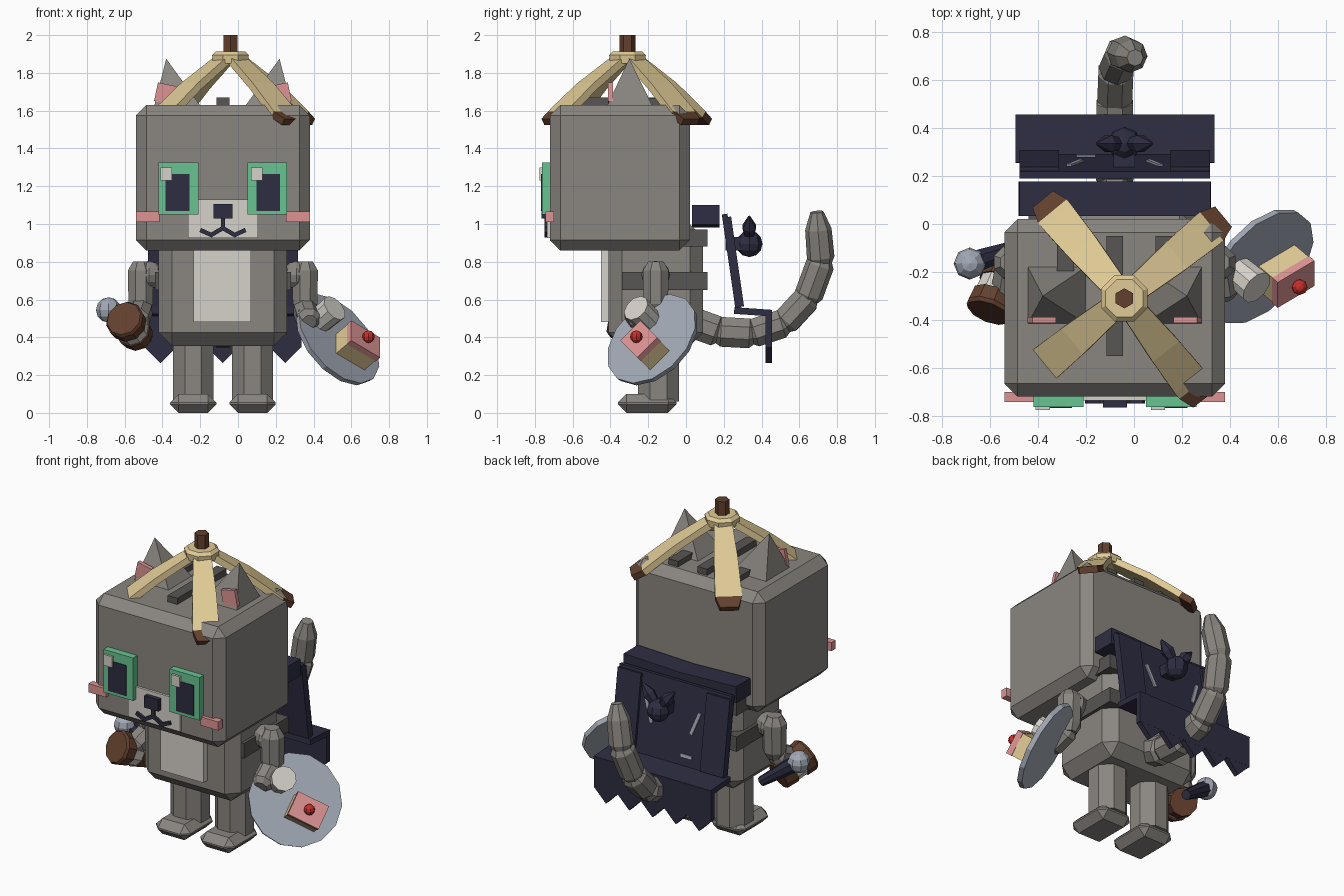
import bpy, bmesh, math
from mathutils import Vector, Matrix

if "Cube" in bpy.data.objects:
    bpy.data.objects.remove(bpy.data.objects["Cube"])

CX = -0.08  # symmetry plane of the animal


def material(name, rgb):
    m = bpy.data.materials.new(name)
    m.diffuse_color = [((c / 255 + 0.055) / 1.055) ** 2.4 for c in rgb] + [1]
    m.use_nodes = True
    m.node_tree.nodes["Principled BSDF"].inputs["Base Color"].default_value = m.diffuse_color
    return m


FUR = material("grey fur", (138, 134, 128))
DARK = material("dark grey stripe", (88, 86, 83))
LIGHT = material("pale fur", (214, 210, 202))
PINK = material("pink", (222, 148, 148))
GREEN = material("eye green", (104, 195, 146))
NAVY = material("navy", (46, 45, 66))
STRAW = material("banana yellow", (224, 203, 150))
BROWN = material("brown", (98, 64, 46))
STEEL = material("plate grey", (163, 170, 182))
RED = material("cherry red", (200, 48, 42))


def finish(name, bm, *mats):
    bmesh.ops.recalc_face_normals(bm, faces=bm.faces)
    me = bpy.data.meshes.new(name)
    bm.to_mesh(me)
    bm.free()
    for m in mats:
        me.materials.append(m)
    ob = bpy.data.objects.new(name, me)
    bpy.context.collection.objects.link(ob)
    return ob


def block(name, mat, c, size, rot=None, bevel=0):
    bm = bmesh.new()
    bmesh.ops.create_cube(bm, size=1)
    bmesh.ops.scale(bm, vec=size, verts=bm.verts)
    if bevel:
        bmesh.ops.bevel(bm, geom=bm.edges[:], offset=bevel, segments=1, affect='EDGES')
    M = Matrix.Translation(c) @ (rot.to_4x4() if rot else Matrix())
    bmesh.ops.transform(bm, matrix=M, verts=bm.verts)
    return finish(name, bm, mat)


def box(name, mat, lo, hi, bevel=0):
    lo, hi = Vector(lo), Vector(hi)
    return block(name, mat, (lo + hi) / 2, hi - lo, None, bevel)


def rod(name, mat, p, q, profile, n=8):
    """Rings of (fraction along p-q, radius), capped at both ends."""
    p, q = Vector(p), Vector(q)
    R = (q - p).to_track_quat('Z', 'Y').to_matrix()
    bm = bmesh.new()
    rings = []
    for t, r in profile:
        a = [2 * math.pi * (i + 0.5) / n for i in range(n)]
        rings.append([bm.verts.new(p.lerp(q, t) + R @ Vector((r * math.cos(k), r * math.sin(k), 0))) for k in a])
    for A, B in zip(rings, rings[1:]):
        for i in range(n):
            bm.faces.new((A[i], A[(i + 1) % n], B[(i + 1) % n], B[i]))
    bm.faces.new(rings[0])
    bm.faces.new(rings[-1])
    return finish(name, bm, mat)


def limb(name, mat, p, q, r, r2=None):
    r2 = r2 or r
    return rod(name, mat, p, q, [(-0.15, r * 0.6), (0.08, r), (0.92, r2), (1.15, r2 * 0.6)])


def ball(name, mat, c, r):
    bm = bmesh.new()
    bmesh.ops.create_uvsphere(bm, u_segments=8, v_segments=6, radius=r, matrix=Matrix.Translation(c))
    return finish(name, bm, mat)


def rot(deg, axis):
    return Matrix.Rotation(math.radians(deg), 3, axis)


# Head, body and belly
box("head", FUR, (-0.54, -0.72, 0.86), (0.38, 0.02, 1.63), 0.055)
box("body", FUR, (-0.42, -0.41, 0.355), (0.26, 0.09, 1.0), 0.07)
box("belly_patch", LIGHT, (-0.235, -0.45, 0.48), (0.07, -0.4, 0.86))
for z0, z1 in ((0.65, 0.745), (0.88, 0.97)):
    box("body_stripe", DARK, (-0.44, -0.34, z0), (0.28, 0.115, z1))

# Face
box("muzzle", LIGHT, (-0.265, -0.735, 0.925), (0.105, -0.7, 1.13))
box("nose", NAVY, (-0.13, -0.765, 1.03), (-0.03, -0.72, 1.105))
rod("mouth_centre", NAVY, (CX, -0.738, 1.04), (CX, -0.738, 0.975), [(0, 0.016), (1, 0.016)], 4)
for s in (-1, 1):
    def side(d0, d1, y0, y1, z0, z1):
        xs = sorted((CX + s * d0, CX + s * d1))
        return (xs[0], y0, z0), (xs[1], y1, z1)
    box("eye_frame", GREEN, *side(0.13, 0.34, -0.763, -0.71, 1.05, 1.325))
    box("pupil", NAVY, *side(0.178, 0.303, -0.768, -0.755, 1.07, 1.265))
    hx = CX + s * 0.24 - 0.06  # highlights sit on the same side of both eyes
    box("eye_highlight", LIGHT, (hx - 0.03, -0.776, 1.23), (hx + 0.03, -0.76, 1.3))
    box("cheek", PINK, *side(0.335, 0.46, -0.743, -0.7, 1.01, 1.065))
    mouth = [(0, 0.978), (0.062, 0.942), (0.115, 0.966)]
    for a, b in zip(mouth, mouth[1:]):
        rod("mouth_curve", NAVY, (CX + s * a[0], -0.738, a[1]), (CX + s * b[0], -0.738, b[1]),
            [(-0.1, 0.016), (1.1, 0.016)], 4)

    # Ear pyramid with pink inner plate
    bm = bmesh.new()
    base = [bm.verts.new((CX + s * d, y, 1.6)) for d, y in ((0.1, -0.43), (0.37, -0.43), (0.37, -0.165), (0.1, -0.165))]
    tip = bm.verts.new((CX + s * 0.30, -0.3, 1.875))
    bm.faces.new(base)
    for i in range(4):
        bm.faces.new((base[i], base[(i + 1) % 4], tip))
    finish("ear", bm, FUR)
    block("inner_ear", PINK, (CX + s * 0.305, -0.40, 1.69), (0.1, 0.025, 0.1), rot(-s * 12, 'Y'))
    box("head_side_stripe", DARK, *side(0.17, 0.24, -0.21, -0.05, 1.6, 1.665))

    # Legs, feet and arms
    lx = CX + s * 0.157
    rod("leg", FUR, (lx, -0.145, 0.06), (lx, -0.145, 0.42), [(0, 0.117), (1, 0.117)])
    block("foot", FUR, (lx, -0.205, 0.05), (0.245, 0.31, 0.1), None, 0.045)
    ax = CX + s * 0.435
    ball("shoulder", FUR, (CX + s * 0.39, -0.16, 0.73), 0.075)
    limb("upper_arm", FUR, (ax, -0.16, 0.77), (ax, -0.16, 0.56), 0.074, 0.07)
    limb("forearm", FUR, (ax, -0.17, 0.55), (ax + s * 0.02, -0.29, 0.49), 0.068)
for y0, y1 in ((-0.21, -0.05), (-0.55, -0.31)):
    box("head_middle_stripe", DARK, (CX - 0.035, y0, 1.6), (CX + 0.035, y1, 1.67))

# Tail of faceted segments
path = [(-0.08, 0.03, 0.48), (-0.08, 0.17, 0.43), (-0.08, 0.35, 0.42), (-0.08, 0.52, 0.475),
        (-0.075, 0.645, 0.61), (-0.045, 0.715, 0.8), (0.0, 0.695, 1.04)]
for i, (a, b) in enumerate(zip(path, path[1:])):
    r = 0.088 - i * 0.003
    if i < 5:
        limb("tail_segment", FUR, a, b, r)
    else:
        rod("tail_tip", FUR, a, b, [(-0.1, 0.05), (0.1, 0.073), (0.72, 0.07), (1.1, 0.035)])

# Banana peel hat: four bent strips with brown tips, disc and stem
stations = [(0.03, 1.885, 0.10), (0.27, 1.73, 0.14), (0.43, 1.605, 0.155), (0.46, 1.58, 0.155), (0.525, 1.54, 0.11)]
for deg in (39.5, 129.5, 219.5, 308):
    a = math.radians(deg)
    out, across = Vector((math.cos(a), math.sin(a), 0)), Vector((-math.sin(a), math.cos(a), 0))
    bm = bmesh.new()
    rows = []
    for r, z, w in stations:
        p = Vector((-0.04, -0.31, z)) + out * r
        rows.append((bm.verts.new(p - across * w / 2), bm.verts.new(p + across * w / 2)))
    for i, (A, B) in enumerate(zip(rows, rows[1:])):
        bm.faces.new((A[0], A[1], B[1], B[0])).material_index = int(i == 3)
    ob = finish("peel_strip", bm, STRAW, BROWN)
    mod = ob.modifiers.new("thickness", 'SOLIDIFY')
    mod.thickness, mod.offset = 0.04, 0
rod("peel_top", STRAW, (-0.04, -0.31, 1.85), (-0.04, -0.31, 1.912), [(0, 0.1), (0.7, 0.105), (1, 0.085)])
rod("peel_stem", BROWN, (-0.04, -0.31, 1.88), (-0.04, -0.31, 2.0), [(0, 0.042), (1, 0.042)], 6)

# Cape: collar, slanted back panel with folds, shelf and toothed flap
lean = rot(8.2, 'X')
block("cape_panel", NAVY, (CX, 0.24, 0.805), (0.795, 0.03, 0.5), lean)
for s in (-1, 1):
    block("cape_collar", NAVY, (CX + s * 0.2, 0.105, 1.042), (0.4, 0.145, 0.105), rot(-s * 2, 'Y'))
    block("cape_fold", NAVY, (CX + s * 0.315, 0.258, 0.8), (0.165, 0.03, 0.48), lean)
    block("cape_slash", STEEL, (CX + s * 0.165, 0.254, 0.83), (0.022, 0.012, 0.15), lean @ rot(s * 20, 'Y'))
    rod("emblem_ear", NAVY, (-0.04 + s * 0.02, 0.335, 0.93), (-0.04 + s * 0.115, 0.335, 1.04),
        [(0, 0.025), (0.5, 0.04), (1, 0.006)], 6)
block("cape_slash_low", STEEL, (-0.2, 0.283, 0.62), (0.08, 0.012, 0.022), lean)
ball("emblem", NAVY, (-0.04, 0.335, 0.895), 0.07)
block("emblem_mount", NAVY, (-0.04, 0.26, 0.895), (0.09, 0.1, 0.07))
block("cape_shelf", NAVY, (CX, 0.355, 0.535), (0.83, 0.2, 0.035), rot(-4, 'X'))
box("cape_flap", NAVY, (-0.495, 0.42, 0.345), (0.335, 0.455, 0.54))
for i in range(-2, 3):
    block("cape_tooth", NAVY, (CX + i * 0.165, 0.4375, 0.345), (0.115, 0.034, 0.115), rot(45, 'Y'))

# Tilted plate with cup, cake and cherry
n = Vector((0.64, -0.54, 0.54)).normalized()
u = Vector((0, 1, 1)).normalized()
v = u.cross(n)
F = Matrix((v, u, n)).transposed()
P = Vector((0.525, -0.175, 0.385))
rod("plate", STEEL, P - n * 0.015, P + n * 0.015, [(0, 0.275), (1, 0.28)], 14)
cup = Vector((0.47, -0.23, 0.52))
rod("cup", LIGHT, cup - n * 0.06, cup + n * 0.065, [(0, 0.07), (1, 0.075)], 10)
cake = Vector((0.586, -0.175, 0.315))
block("cake_sponge", STRAW, cake + n * 0.055, (0.195, 0.145, 0.1), F)
block("cake_icing", PINK, cake + n * 0.122, (0.2, 0.15, 0.036), F)
ball("cherry", RED, cake + n * 0.163, 0.033)

# Barrel with pale band, and ball-headed handle, in the other hand
b0, b1 = Vector((-0.53, -0.18, 0.405)), Vector((-0.605, -0.37, 0.50))
rod("barrel_back", BROWN, b0, b0.lerp(b1, 0.35), [(0, 0.085), (1, 0.095)], 10)
rod("barrel_band", LIGHT, b0.lerp(b1, 0.35), b0.lerp(b1, 0.65), [(0, 0.088), (1, 0.092)], 10)
rod("barrel_front", BROWN, b0.lerp(b1, 0.65), b1, [(0, 0.1), (0.8, 0.105), (1, 0.095)], 10)
rod("handle", NAVY, (-0.47, -0.09, 0.39), (-0.67, -0.16, 0.535), [(0, 0.03), (1, 0.05)])
ball("handle_ball", STEEL, (-0.685, -0.165, 0.545), 0.067)
